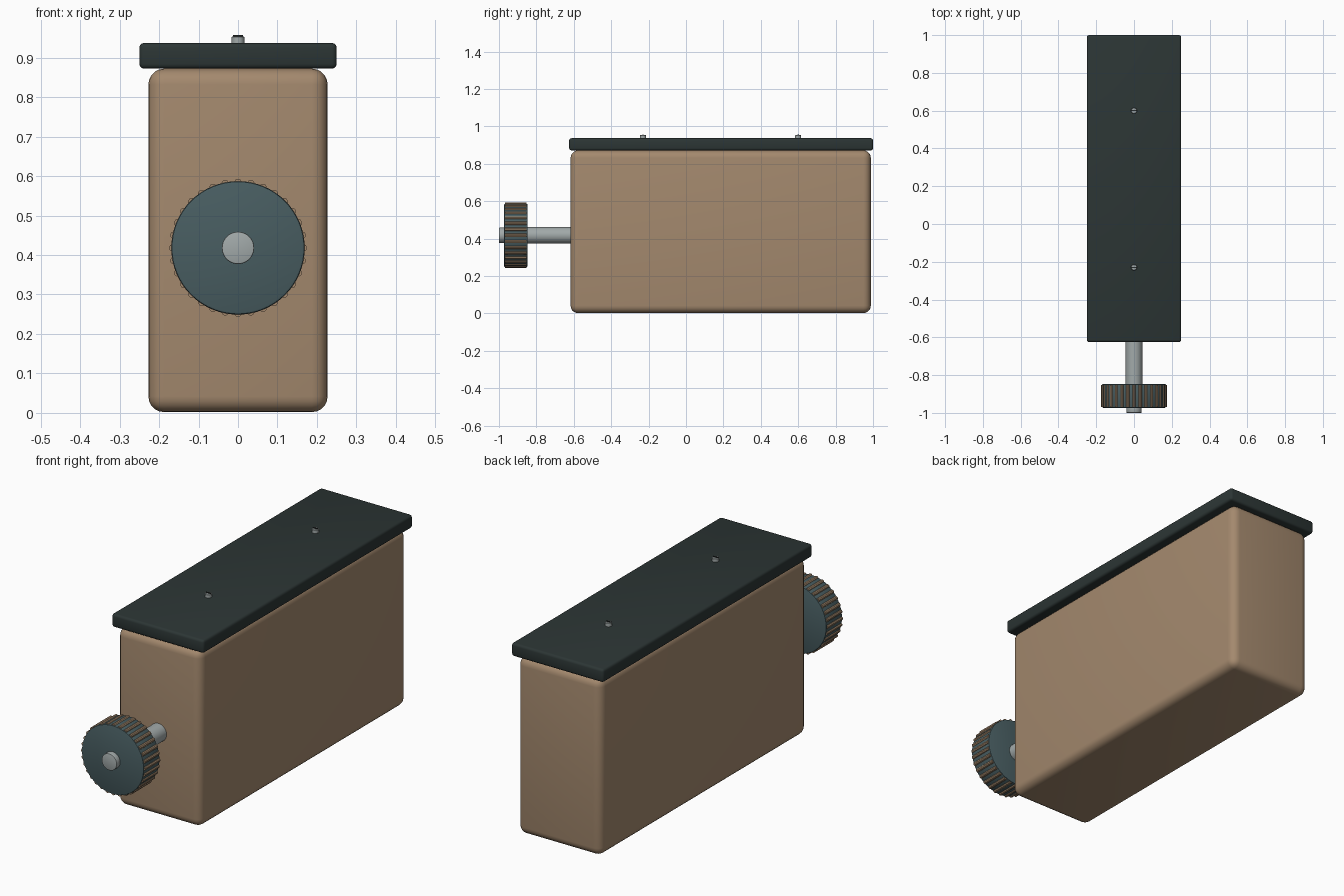
import bpy, math
from mathutils import Matrix

if "Cube" in bpy.data.objects:
    bpy.data.objects.remove(bpy.data.objects["Cube"])


def material(name, rgb):
    m = bpy.data.materials.new(name)
    m.diffuse_color = (*rgb, 1)
    m.use_nodes = True
    m.node_tree.nodes["Principled BSDF"].inputs["Base Color"].default_value = m.diffuse_color
    return m


TAN = material("tan", (0.37, 0.25, 0.155))
CHARCOAL = material("charcoal", (0.025, 0.036, 0.035))
TEAL = material("slate_teal", (0.065, 0.11, 0.12))
STEEL = material("steel", (0.36, 0.40, 0.40))
DARK = material("slot_dark", (0.02, 0.025, 0.025))


def finish(name, mat, bevel, segments):
    ob = bpy.context.object
    ob.name = name
    ob.data.materials.append(mat)
    if bevel:
        mod = ob.modifiers.new("bevel", 'BEVEL')
        mod.width, mod.segments = bevel, segments
        mod.limit_method = 'ANGLE'
        mod.angle_limit = math.radians(40)
        bpy.ops.object.modifier_apply(modifier=mod.name)
    bpy.ops.object.shade_smooth_by_angle(angle=math.radians(35))
    return ob


def box(name, lo, hi, mat, bevel=0, segments=3):
    bpy.ops.mesh.primitive_cube_add(size=1)
    size = [b - a for a, b in zip(lo, hi)]
    mid = [(a + b) / 2 for a, b in zip(lo, hi)]
    bpy.context.object.data.transform(
        Matrix.Translation(mid) @ Matrix.Diagonal((*size, 1)))
    return finish(name, mat, bevel, segments)


def rod(name, radius, y0, y1, x, z, mat, sides=40, bevel=0, segments=2):
    """Cylinder lying along y."""
    bpy.ops.mesh.primitive_cylinder_add(vertices=sides, radius=radius, depth=y1 - y0)
    bpy.context.object.data.transform(
        Matrix.Translation((x, (y0 + y1) / 2, z)) @ Matrix.Rotation(math.pi / 2, 4, 'X'))
    return finish(name, mat, bevel, segments)


# Case and overhanging lid
box("case_body", (-0.227, -0.617, 0.002), (0.227, 0.988, 0.872), TAN, 0.04, 5)
box("lid", (-0.25, -0.625, 0.872), (0.25, 1.0, 0.937), CHARCOAL, 0.012, 3)

# Lid screws with slots
for i, y in enumerate((-0.23, 0.6)):
    bpy.ops.mesh.primitive_cylinder_add(vertices=16, radius=0.016, depth=0.024,
                                        location=(0, y, 0.942))
    finish(f"lid_screw_{i + 1}", STEEL, 0.002, 1)
    box(f"screw_slot_{i + 1}", (-0.013, y - 0.003, 0.951), (0.013, y + 0.003, 0.957), DARK)

# Shaft, knob and end cap
KZ = 0.418
rod("shaft", 0.044, -0.96, -0.58, 0, KZ, STEEL)
rod("knob", 0.169, -0.973, -0.847, 0, KZ, TEAL, 64, 0.006)
rod("shaft_end_cap", 0.041, -1.0, -0.96, 0, KZ, STEEL, 40, 0.003)

# Grip ribs around the knob
RIBS = 32
for i in range(RIBS):
    a = 2 * math.pi * i / RIBS
    rod(f"grip_rib_{i + 1}", 0.0095, -0.968, -0.852,
        0.1655 * math.cos(a), KZ + 0.1655 * math.sin(a), TAN, 10)
